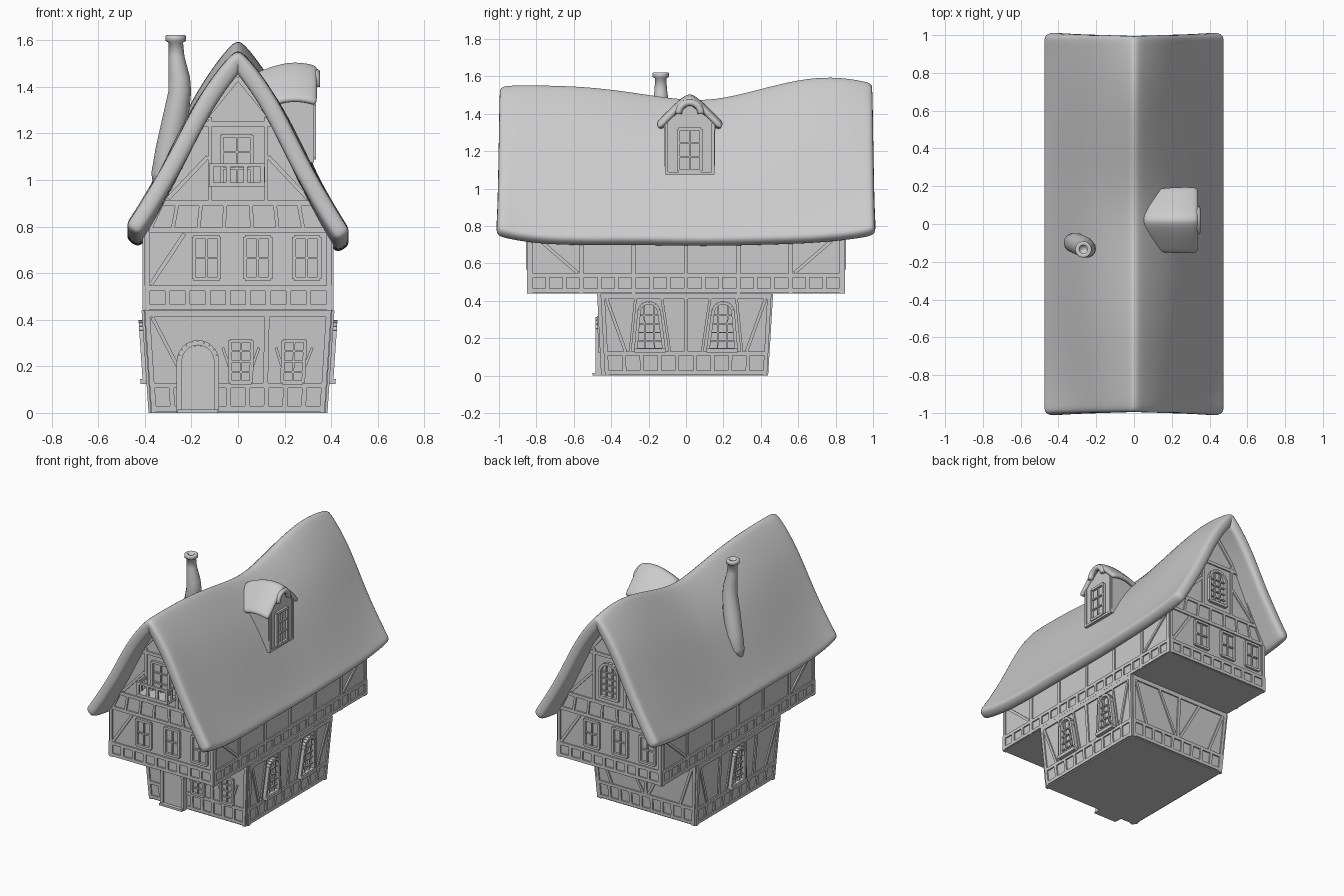
import bpy, bmesh, math
from mathutils import Vector, Matrix

if "Cube" in bpy.data.objects:
    bpy.data.objects.remove(bpy.data.objects["Cube"])


def finish(bm, name, smooth=False, fix=True):
    if fix:
        bmesh.ops.recalc_face_normals(bm, faces=bm.faces)
    me = bpy.data.meshes.new(name)
    bm.to_mesh(me)
    bm.free()
    ob = bpy.data.objects.new(name, me)
    bpy.context.collection.objects.link(ob)
    for p in me.polygons:
        p.use_smooth = smooth
    return ob


def loft(bm, rings, caps=True):
    vs = [[bm.verts.new(p) for p in r] for r in rings]
    n = len(vs[0])
    for a, b in zip(vs, vs[1:]):
        for i in range(n):
            bm.faces.new((a[i], a[(i + 1) % n], b[(i + 1) % n], b[i]))
    if caps:
        bm.faces.new(vs[0])
        bm.faces.new(vs[-1])


def box(bm, x0, x1, y0, y1, z0, z1):
    loft(bm, [[(x0, y0, z), (x1, y0, z), (x1, y1, z), (x0, y1, z)] for z in (z0, z1)])


# Wall-mapped timbers: each wall turns (u, z, depth) into a world point
def beam(bm, wall, a, b, w=0.022, d=0.009):
    a, b = Vector(a), Vector(b)
    n = (b - a).normalized().orthogonal() * w / 2
    loft(bm, [[wall(p.x, p.y, h) for p in (a + n, b + n, b - n, a - n)] for h in (-0.006, d)])


def path(bm, wall, pts, w=0.022, d=0.009):
    for a, b in zip(pts, pts[1:]):
        beam(bm, wall, a, b, w, d)


def panel_band(bm, wall, half, z0, z1, n):
    for z in (z0, z1):
        beam(bm, wall, (-half, z), (half, z))
    for i in range(n + 1):
        u = -half + 0.011 + (2 * half - 0.022) * i / n
        beam(bm, wall, (u, z0), (u, z1))


def window(bm, wall, u0, u1, z0, z1, nx=2, nz=3, w=0.016, d=0.016):
    path(bm, wall, [(u0, z0), (u1, z0), (u1, z1), (u0, z1), (u0, z0)], w, d)
    for i in range(1, nx):
        u = u0 + (u1 - u0) * i / nx
        beam(bm, wall, (u, z0), (u, z1), 0.009, d * 0.7)
    for i in range(1, nz):
        z = z0 + (z1 - z0) * i / nz
        beam(bm, wall, (u0, z), (u1, z), 0.009, d * 0.7)


def arch(u, half, z0, z1, top=None, n=10):
    top = half if top is None else top
    pts = [(u + top * math.cos(math.pi * i / n), z1 - top + top * math.sin(math.pi * i / n)) for i in range(n + 1)]
    return [(u + half, z0)] + pts + [(u - half, z0)]


def arched_window(bm, wall, u, half, z0, z1, top=None, w=0.018, d=0.02):
    pts = arch(u, half, z0, z1, top)
    path(bm, wall, pts + pts[:1], w, d)
    for k in (-0.33, 0.33):
        beam(bm, wall, (u + k * half, z0), (u + k * half, z1 - half * 0.15), 0.008, d * 0.5)
    for i in range(1, 5):
        z = z0 + (z1 - z0) * i / 5.5
        beam(bm, wall, (u - half * 0.85, z), (u + half * 0.85, z), 0.008, d * 0.5)


def lean(z):
    return z / 0.44


def low_front(u, z, d): return (u * (0.375 + 0.03 * lean(z)) / 0.405, -0.445 - 0.021 * lean(z) - d, z)
def low_back(u, z, d): return (u * (0.375 + 0.03 * lean(z)) / 0.405, 0.43 + 0.027 * lean(z) + d, z)
def low_right(u, z, d): return (0.375 + 0.03 * lean(z) + d, u * (0.437 + 0.024 * lean(z)) / 0.461, z)
def low_left(u, z, d): return (-0.375 - 0.03 * lean(z) - d, u * (0.437 + 0.024 * lean(z)) / 0.461, z)
def up_front(u, z, d): return (u, -0.84 - d, z)
def up_back(u, z, d): return (u, 0.84 + d, z)
def up_right(u, z, d): return (0.4 + d, u, z)
def up_left(u, z, d): return (-0.4 - d, u, z)


# Ground floor and jettied upper floor
bm = bmesh.new()
loft(bm, [[w(u, z, 0) for w, u in ((low_front, -0.405), (low_front, 0.405), (low_back, 0.405), (low_back, -0.405))] for z in (0, 0.44)])
finish(bm, "ground_floor")
bm = bmesh.new()
box(bm, -0.4, 0.4, -0.835, 0.835, 0.44, 0.8)
finish(bm, "upper_floor")
gable = [(-0.4, 0.44), (0.4, 0.44), (0.4, 0.79), (0.2, 1.22), (0, 1.47), (-0.2, 1.22), (-0.4, 0.79)]
for name, wall in (("front_gable", up_front), ("back_gable", up_back)):
    bm = bmesh.new()
    loft(bm, [[wall(u, z, d) for u, z in gable] for d in (0, -0.15)])
    finish(bm, name)

# Ground floor timber framing
for name, wall, half, n in (("front", low_front, 0.4, 9), ("back", low_back, 0.4, 9),
                            ("right", low_right, 0.456, 9), ("left", low_left, 0.456, 9)):
    bm = bmesh.new()
    panel_band(bm, wall, half, 0.018, 0.118, n)
    beam(bm, wall, (-half, 0.425), (half, 0.425), 0.028)
    for s in (-1, 1):
        beam(bm, wall, (s * (half - 0.01), 0), (s * (half - 0.01), 0.44))
        if name != "front":
            beam(bm, wall, (s * (half - 0.03), 0.41), (s * (half - 0.12), 0.13), 0.018)
    if name == "front":
        beam(bm, wall, (0.125, 0.12), (0.125, 0.42))
        beam(bm, wall, (-0.37, 0.41), (-0.27, 0.2), 0.016)
        for u in (0.0125, 0.2475):
            window(bm, wall, u - 0.048, u + 0.048, 0.13, 0.31, 2, 4)
            for s in (-1, 1):
                beam(bm, wall, (u + s * 0.052, 0.2), (u + s * 0.08, 0.28), 0.012)
    elif name == "back":
        beam(bm, wall, (0, 0.12), (0, 0.42))
        beam(bm, wall, (-0.02, 0.13), (-0.17, 0.41), 0.018)
        beam(bm, wall, (0.02, 0.13), (0.17, 0.41), 0.018)
    else:
        for u in ((-0.2, 0.2) if name == "right" else (0,)):
            arched_window(bm, wall, u, 0.078, 0.14, 0.39, 0.055, 0.018, 0.025)
            beam(bm, wall, (u - 0.085, 0.135), (u + 0.085, 0.135), 0.022, 0.035)
            for s in (-1, 1):
                beam(bm, wall, (u + s * 0.11, 0.13), (u + s * 0.07, 0.42), 0.014)
        if name == "right":
            beam(bm, wall, (0, 0.12), (0, 0.42))
        else:
            for s in (-1, 1):
                beam(bm, wall, (s * 0.2, 0.12), (s * 0.2, 0.42))
    finish(bm, name + "_ground_timbers")

# Upper gable-end framing with windows
for name, wall, s0 in (("front", up_front, 1), ("back", up_back, -1)):
    bm = bmesh.new()
    panel_band(bm, wall, 0.4, 0.455, 0.535, 9)
    for z, half in ((0.785, 0.38), (0.9, 0.33)):
        beam(bm, wall, (-half, z), (half, z))
    for u in (-0.28, -0.17, -0.06, 0.06, 0.17, 0.28):
        beam(bm, wall, (u, 0.79), (u * 0.93, 0.9), 0.016)
    for s in (-1, 1):
        beam(bm, wall, (s * 0.39, 0.44), (s * 0.39, 0.78))
        path(bm, wall, [(s * 0.38, 0.79), (s * 0.187, 1.21), (0, 1.44)])
        beam(bm, wall, (s * 0.12, 0.9), (s * 0.12, 1.27), 0.018)
        beam(bm, wall, (s * 0.3, 0.92), (s * 0.13, 1.1), 0.018)
    beam(bm, wall, (-0.375 * s0, 0.55), (-0.23 * s0, 0.77), 0.018)
    beam(bm, wall, (-0.16, 1.24), (0.16, 1.24))
    for u in (-0.135, 0.085, 0.295):
        window(bm, wall, u * s0 - 0.055, u * s0 + 0.055, 0.575, 0.755, 2, 2)
    if name == "front":
        window(bm, wall, -0.07, 0.06, 0.98, 1.19, 2, 3)
    else:
        arched_window(bm, wall, 0, 0.07, 0.95, 1.19)
    finish(bm, name + "_gable_timbers")

# Upper side framing
for name, wall in (("right", up_right), ("left", up_left)):
    bm = bmesh.new()
    panel_band(bm, wall, 0.845, 0.455, 0.535, 18)
    beam(bm, wall, (-0.84, 0.745), (0.84, 0.745))
    for s in (-1, 1):
        for u in (0.83, 0.56, 0.28):
            beam(bm, wall, (s * u, 0.44), (s * u, 0.76))
        beam(bm, wall, (s * 0.58, 0.55), (s * 0.8, 0.74), 0.018)
    beam(bm, wall, (0, 0.53), (0, 0.76))
    finish(bm, name + "_upper_timbers")

# Arched door with surround and step
def door_wall(u, z, d): return (u, -0.45 - d, z)
bm = bmesh.new()
loft(bm, [[door_wall(u, z, d) for u, z in arch(-0.172, 0.075, 0, 0.29)] for d in (-0.02, 0.025)])
path(bm, door_wall, arch(-0.172, 0.08, 0, 0.302), 0.022, 0.035)
box(bm, -0.26, -0.085, -0.5, -0.44, 0, 0.015)
finish(bm, "door")

# Balcony
bm = bmesh.new()
box(bm, -0.125, 0.115, -0.945, -0.84, 0.97, 0.99)
box(bm, -0.125, 0.115, -0.945, -0.93, 1.055, 1.07)
for x in (-0.12, 0.11):
    box(bm, x - 0.005, x + 0.005, -0.94, -0.84, 1.055, 1.07)
    box(bm, x - 0.005, x + 0.005, -0.895, -0.885, 0.99, 1.06)
for i in range(4):
    x = -0.115 + 0.22 * i / 3
    box(bm, x - 0.009, x + 0.009, -0.943, -0.93, 0.985, 1.06)
finish(bm, "balcony")


# Thatch: open grid of outer cross-sections, thickened and rounded
def thatch(name, rows, thick):
    bm = bmesh.new()
    g = [[bm.verts.new(p) for p in r] for r in rows]
    for a, b in zip(g, g[1:]):
        for i in range(len(a) - 1):
            bm.faces.new((a[i], a[i + 1], b[i + 1], b[i]))
    ob = finish(bm, name, True, False)
    so = ob.modifiers.new("thickness", "SOLIDIFY")
    so.thickness, so.offset, so.use_even_offset = thick, -1, True
    su = ob.modifiers.new("round", "SUBSURF")
    su.levels = su.render_levels = 2
    return ob


half = [(0.035, 0.97), (0.12, 0.835), (0.205, 0.65), (0.3, 0.395), (0.4, 0.175), (0.46, 0.05), (0.488, 0)]
profile = [(-x, f) for x, f in reversed(half)] + [(0, 1)] + half
spine = [(-1.005, 1.545, 0.785), (-0.96, 1.56, 0.765), (-0.8, 1.56, 0.735), (-0.55, 1.555, 0.725), (-0.3, 1.525, 0.73),
         (0, 1.475, 0.725), (0.2, 1.485, 0.725), (0.45, 1.555, 0.73), (0.65, 1.6, 0.735), (0.82, 1.605, 0.75),
         (0.96, 1.58, 0.77), (1.005, 1.565, 0.79)]
rows = []
for y, ridge, eave in spine:
    bulge = 0.035 * max(0, 1 - y * y)
    row = []
    for x, f in profile:
        side = math.copysign(1, x) if x else 0
        z = eave + (ridge - eave) * f + (0.025 * (1 - f) if x < 0 else 0)
        row.append((x + side * bulge * math.sin(math.pi * f) ** 2, y, z))
    rows.append(row)
thatch("main_thatch_roof", rows, 0.078)

# Dormer
bm = bmesh.new()
face = [(-0.113, 1.075), (0.153, 1.075), (0.157, 1.35), (0.02, 1.45), (-0.117, 1.35)]
loft(bm, [[(x, y, z) for y, z in face] for x in (0.1, 0.318)])
finish(bm, "dormer_walls")
def dormer_face(u, z, d): return (0.318 + d, u, z)
bm = bmesh.new()
for u in (-0.105, 0.145):
    beam(bm, dormer_face, (u, 1.075), (u, 1.35), 0.016)
beam(bm, dormer_face, (-0.11, 1.082), (0.15, 1.082), 0.016)
window(bm, dormer_face, -0.04, 0.08, 1.095, 1.32, 2, 3)
finish(bm, "dormer_window")
cap = [(0.185, -0.16), (0.15, -0.125), (0.09, -0.065), (0.035, -0.018), (0, 0)]
cap = cap + [(-u, z) for u, z in reversed(cap[:-1])]
thatch("dormer_thatch_roof",
       [[(x, 0.02 + u * k, top + z) for u, z in cap]
        for x, top, k in ((0.04, 1.45, 0.9), (0.12, 1.485, 0.95), (0.22, 1.515, 1), (0.31, 1.505, 1), (0.345, 1.49, 0.97))], 0.035)


# Round tubes: dormer eyebrow roll and crooked chimney
def tube(name, rings, n=14):
    bm = bmesh.new()
    loft(bm, [[c + (a * math.cos(2 * math.pi * i / n) + b * math.sin(2 * math.pi * i / n)) * r for i in range(n)]
              for c, r, a, b in rings])
    return finish(bm, name, True)


X, Y, Z = Vector((1, 0, 0)), Vector((0, 1, 0)), Vector((0, 0, 1))
rolls = []
for i in range(13):
    t = math.pi * (i / 12)
    out = Y * math.cos(t) + Z * math.sin(t)
    rolls.append((Vector((0.335, 0.02, 1.4)) + out * 0.06, 0.018, out, X))
tube("dormer_eyebrow", rolls)
stack = [(-0.325, -0.1, 0.98, 0.04), (-0.32, -0.1, 1.03, 0.052), (-0.3, -0.105, 1.13, 0.055), (-0.268, -0.12, 1.27, 0.056),
         (-0.25, -0.13, 1.38, 0.049), (-0.252, -0.133, 1.44, 0.046), (-0.264, -0.135, 1.53, 0.034), (-0.267, -0.135, 1.59, 0.031),
         (-0.268, -0.135, 1.597, 0.044), (-0.268, -0.135, 1.618, 0.044), (-0.268, -0.135, 1.622, 0.038),
         (-0.268, -0.135, 1.62, 0.022), (-0.268, -0.135, 1.57, 0.02)]
tube("chimney", [(Vector((x, y, z)), r, X, Y) for x, y, z, r in stack])
